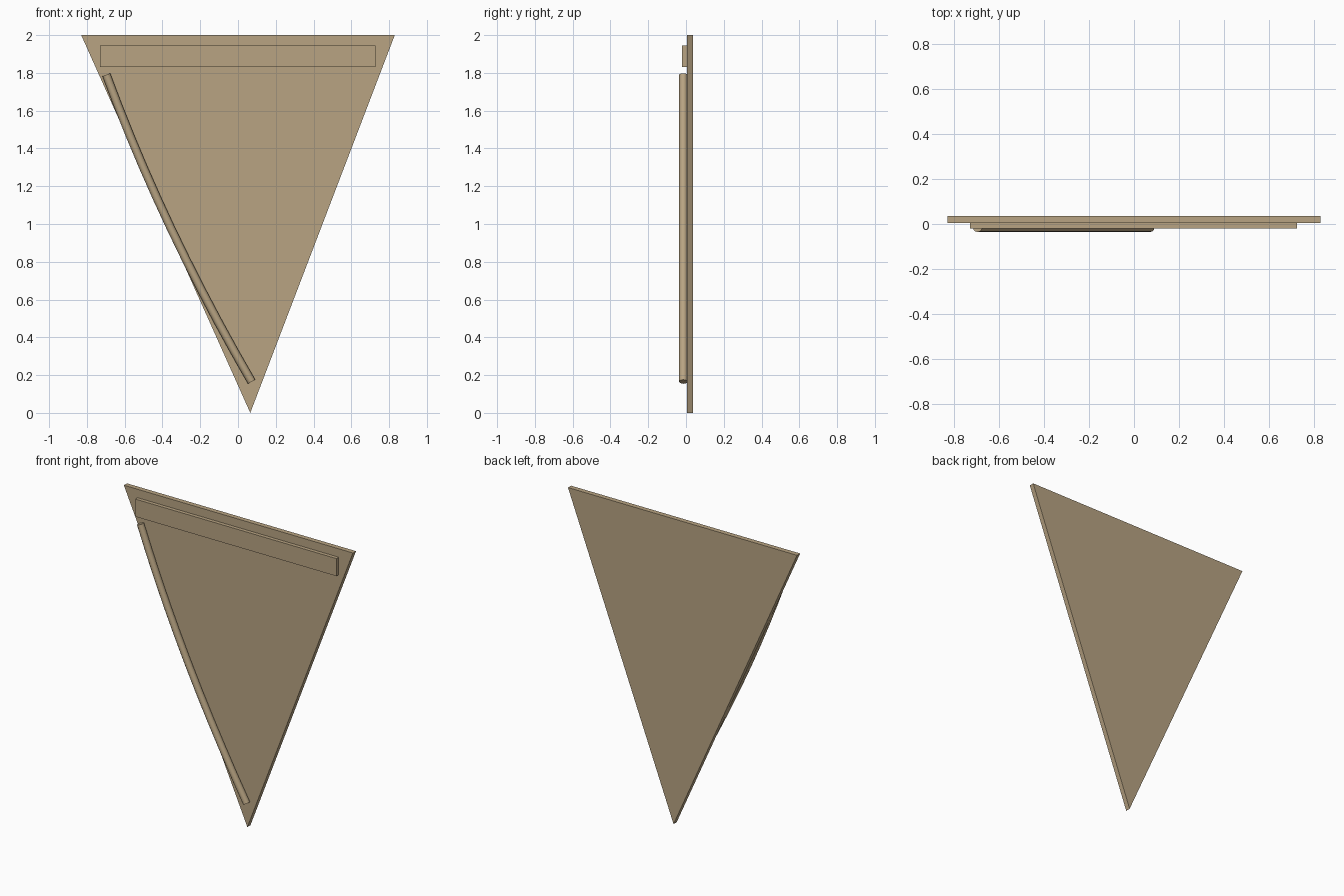
import bpy
import bmesh
import math

cube = bpy.data.objects.get("Cube")
if cube:
    bpy.data.objects.remove(cube, do_unlink=True)

# One tan colour for all parts
tan = bpy.data.materials.new("tan")
tan.use_nodes = True
colour = (0.48, 0.37, 0.225, 1)
tan.diffuse_color = colour
tan.node_tree.nodes["Principled BSDF"].inputs["Base Color"].default_value = colour


def plate(name, outline, front, back):
    """Extrude an x-z outline from y=front to y=back."""
    bm = bmesh.new()
    face = bm.faces.new([bm.verts.new((x, front, z)) for x, z in outline])
    moved = bmesh.ops.extrude_face_region(bm, geom=[face])["geom"]
    verts = [v for v in moved if isinstance(v, bmesh.types.BMVert)]
    bmesh.ops.translate(bm, verts=verts, vec=(0, back - front, 0))
    bmesh.ops.recalc_face_normals(bm, faces=bm.faces)
    mesh = bpy.data.meshes.new(name)
    bm.to_mesh(mesh)
    bm.free()
    mesh.materials.append(tan)
    obj = bpy.data.objects.new(name, mesh)
    bpy.context.collection.objects.link(obj)
    return obj


# Triangular panel and the raised bar along its top
plate("triangle_panel", [(-0.83, 2), (0.065, 0), (0.83, 2)], 0.004, 0.036)
plate("top_bar", [(-0.73, 1.83), (0.727, 1.83), (0.727, 1.945), (-0.73, 1.945)],
      -0.02, 0.004)

# Gently bowed round rod along the side edge
curve = bpy.data.curves.new("side_rod", "CURVE")
curve.dimensions = "3D"
curve.bevel_depth = 0.022
curve.bevel_resolution = 4
curve.use_fill_caps = True
start, control, end = (-0.697, 1.79), (-0.40, 0.98), (0.072, 0.165)
steps = 10
spline = curve.splines.new("POLY")
spline.points.add(steps)
for i, point in enumerate(spline.points):
    t = i / steps
    x, z = [(1 - t) ** 2 * a + 2 * t * (1 - t) * b + t * t * c
            for a, b, c in zip(start, control, end)]
    point.co = (x, -0.014, z, 1)
curve.materials.append(tan)
rod = bpy.data.objects.new("side_rod", curve)
bpy.context.collection.objects.link(rod)
bpy.ops.object.select_all(action="DESELECT")
rod.select_set(True)
bpy.context.view_layer.objects.active = rod
bpy.ops.object.convert(target="MESH")
bpy.ops.object.shade_smooth_by_angle(angle=math.radians(40))
